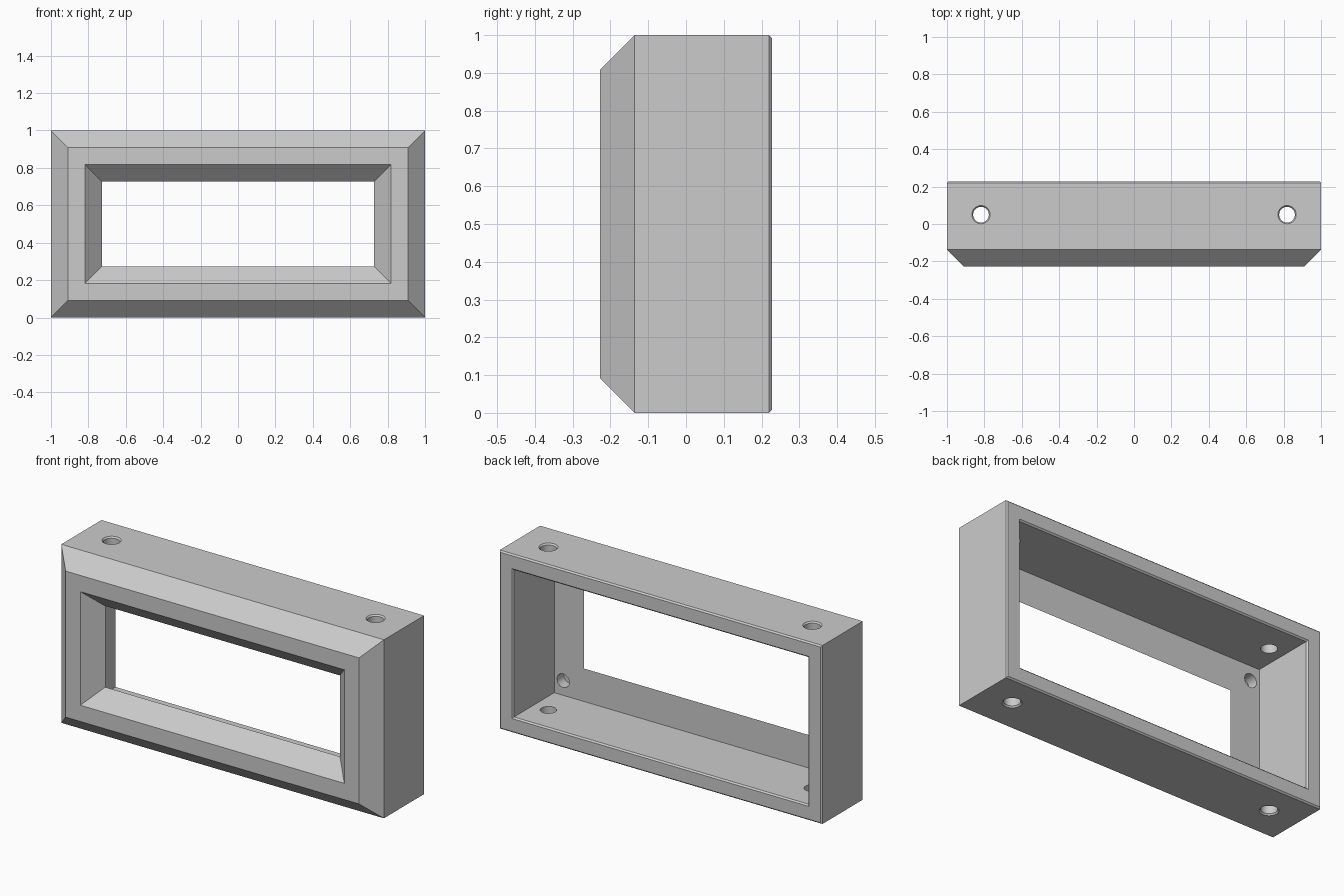
import bpy, bmesh
from math import cos, sin, pi
from mathutils import Matrix, Vector

cube = bpy.data.objects.get("Cube")
if cube:
    bpy.data.objects.remove(cube, do_unlink=True)

UNIT = 1 / 11                  # bevel module shared by the whole frame
BACK, FRONT = 2.5 * UNIT, -2.5 * UNIT
LEDGE = FRONT + UNIT           # plane of the inner ledge
EDGE = 0.008                   # small rear edge break
WALL = 0.088

grey = bpy.data.materials.new("light grey")
grey.use_nodes = True
colour = (0.6, 0.6, 0.6, 1)
grey.diffuse_color = colour
grey.node_tree.nodes["Principled BSDF"].inputs["Base Color"].default_value = colour


def bridge(bm, a, b):
    n = len(a)
    for i in range(n):
        j = (i + 1) % n
        bm.faces.new((a[i], a[j], b[j], b[i]))


def make_object(name, bm):
    bmesh.ops.recalc_face_normals(bm, faces=bm.faces[:])
    mesh = bpy.data.meshes.new(name)
    bm.to_mesh(mesh)
    bm.free()
    mesh.materials.append(grey)
    obj = bpy.data.objects.new(name, mesh)
    bpy.context.collection.objects.link(obj)
    return obj


# Frame: cross-section (inset from outline, y) carried round the rectangle
section = [
    (EDGE, BACK), (0, BACK - EDGE), (0, LEDGE),
    (UNIT, FRONT), (2 * UNIT, FRONT), (3 * UNIT, LEDGE),
    (WALL, LEDGE), (WALL, BACK - EDGE), (WALL - EDGE, BACK),
]
bm = bmesh.new()
rings = []
for inset, y in section:
    x, low, high = 1 - inset, inset, 1 - inset
    rings.append([bm.verts.new(p) for p in
                  ((-x, y, low), (x, y, low), (x, y, high), (-x, y, high))])
for k, ring in enumerate(rings):
    bridge(bm, ring, rings[(k + 1) % len(rings)])
frame = make_object("bezel_frame", bm)


# Hole cutters: turned profiles of (radius, height)
def lathe(bm, profile, matrix, sides=32):
    loops = []
    for r, h in profile:
        loops.append([bm.verts.new(matrix @ Vector((r * cos(2 * pi * i / sides),
                                                    r * sin(2 * pi * i / sides), h)))
                      for i in range(sides)])
    for a, b in zip(loops, loops[1:]):
        bridge(bm, a, b)
    bm.faces.new(loops[0])
    bm.faces.new(loops[-1])


R = 0.042
bolt = [(R + 0.014, -EDGE), (R, EDGE), (R, 1 - EDGE), (R + 0.014, 1 + EDGE)]
blind = [(0.038, -0.05), (0.038, 0.06)]
bm = bmesh.new()
for side in (-1, 1):
    # Bolt holes through top and bottom walls
    lathe(bm, bolt, Matrix.Translation((side * 9 * UNIT, 0.05, 0)))
    # Blind holes in the rear of the front ledge
    for z in (0.17, 0.83):
        lathe(bm, blind, Matrix.Translation((side * 0.857, LEDGE, z))
              @ Matrix.Rotation(pi / 2, 4, 'X'))
cutter = make_object("hole_cutter", bm)
cutter.hide_render = True

# Cut the holes and drop the cutter
cut = frame.modifiers.new("holes", 'BOOLEAN')
cut.operation = 'DIFFERENCE'
cut.solver = 'EXACT'
cut.object = cutter
bpy.context.view_layer.objects.active = frame
bpy.ops.object.select_all(action='DESELECT')
frame.select_set(True)
bpy.ops.object.modifier_apply(modifier=cut.name)
bpy.data.objects.remove(cutter, do_unlink=True)
bpy.ops.object.shade_smooth_by_angle(angle=pi / 6)
